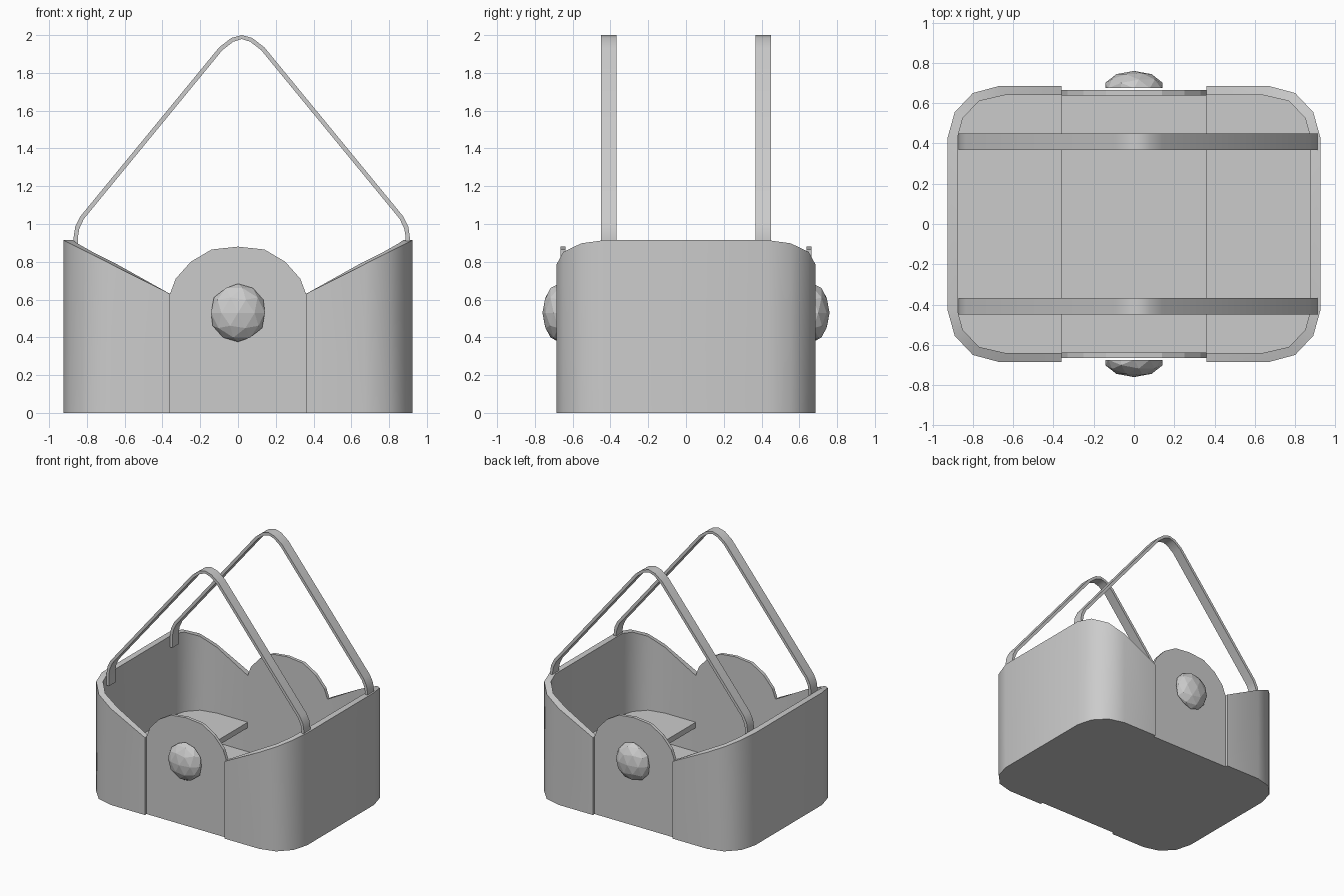
import bpy, bmesh, math
from mathutils import Matrix

if "Cube" in bpy.data.objects:
    bpy.data.objects.remove(bpy.data.objects["Cube"])


def make(name, verts, faces, smooth=False):
    me = bpy.data.meshes.new(name)
    me.from_pydata(verts, [], faces)
    bm = bmesh.new()
    bm.from_mesh(me)
    bmesh.ops.recalc_face_normals(bm, faces=bm.faces)
    bm.to_mesh(me)
    bm.free()
    ob = bpy.data.objects.new(name, me)
    bpy.context.collection.objects.link(ob)
    if smooth:
        bpy.ops.object.select_all(action='DESELECT')
        ob.select_set(True)
        bpy.context.view_layer.objects.active = ob
        bpy.ops.object.shade_smooth_by_angle(angle=math.radians(40))
    return ob


def loft(name, rings, smooth=False):
    # skin a list of four-point sections, capped at both ends
    verts = [p for r in rings for p in r]
    faces = [(0, 1, 2, 3), tuple(len(verts) - 4 + k for k in range(4))]
    for i in range(len(rings) - 1):
        for k in range(4):
            a, b = i * 4 + k, i * 4 + (k + 1) % 4
            faces.append((a, b, b + 4, a + 4))
    return make(name, verts, faces, smooth)


def prism(name, pts, axis, a, b):
    # extrude an outline along z (axis 2) or y (axis 1)
    n = len(pts)
    verts = [(u, v, h) if axis == 2 else (u, h, v) for h in (a, b) for u, v in pts]
    faces = [tuple(range(n)), tuple(range(n, 2 * n))]
    faces += [(i, (i + 1) % n, n + (i + 1) % n, n + i) for i in range(n)]
    return make(name, verts, faces)


def mirrored(half):
    return half + [(x, -y) for x, y in reversed(half)]


OUTER = mirrored([(0.36, 0.685), (0.67, 0.685), (0.80, 0.65), (0.89, 0.555), (0.925, 0.43)])
INNER = mirrored([(0.36, 0.64), (0.64, 0.64), (0.77, 0.61), (0.85, 0.525), (0.876, 0.43)])

# End walls with sloping rims, and raised shelf in each end
for s, side in ((1, "right"), (-1, "left")):
    rings = []
    for (ox, oy), (ix, iy) in zip(OUTER, INNER):
        z = 0.63 + (ox - 0.36) * 0.285 / 0.565
        rings.append([(s * ox, oy, 0), (s * ox, oy, z), (s * ix, iy, z), (s * ix, iy, 0)])
    loft(side + "_end_wall", rings, True)
    prism(side + "_shelf", [(s * x, y) for x, y in INNER], 2, 0.205, 0.25)

# Flat base
prism("base", INNER + [(-x, -y) for x, y in INNER], 2, 0, 0.01)

# Domed side panels and faceted studs
dome = [(0.36, 0), (0.36, 0.63), (0.33, 0.71), (0.25, 0.80), (0.14, 0.865), (0, 0.88)]
dome += [(-x, z) for x, z in reversed(dome[:-1])]
for s, side in ((-1, "front"), (1, "back")):
    prism(side + "_panel", dome, 1, s * 0.638, s * 0.664)
    bm = bmesh.new()
    bmesh.ops.create_icosphere(bm, subdivisions=2, radius=1)
    bmesh.ops.bisect_plane(bm, geom=bm.verts[:] + bm.edges[:] + bm.faces[:],
                           plane_co=(0, 0, 0), plane_no=(0, s, 0), clear_inner=True)
    bm.transform(Matrix.Translation((0, s * 0.674, 0.53)) @ Matrix.Diagonal((0.15, 0.086, 0.154, 1)))
    me = bpy.data.meshes.new(side + "_stud")
    bm.to_mesh(me)
    bm.free()
    bpy.context.collection.objects.link(bpy.data.objects.new(side + "_stud", me))

# Strap handles: flat strip swept along a peaked path centred on x = 0.02
out = [(0.89, 0.83), (0.89, 0.93), (0.882, 0.985), (0.855, 1.04), (0.12, 1.935), (0.055, 1.985)]
inn = [(0.868, 0.83), (0.868, 0.93), (0.860, 0.975), (0.836, 1.027), (0.103, 1.92), (0.045, 1.965)]
out = out + [(0, 2.0)] + [(-x, z) for x, z in reversed(out)]
inn = inn + [(0, 1.979)] + [(-x, z) for x, z in reversed(inn)]
for s, side in ((-1, "front"), (1, "back")):
    y0, y1 = s * 0.368, s * 0.45
    loft(side + "_handle", [[(ox + 0.02, y0, oz), (ox + 0.02, y1, oz), (ix + 0.02, y1, iz), (ix + 0.02, y0, iz)]
                            for (ox, oz), (ix, iz) in zip(out, inn)], True)
